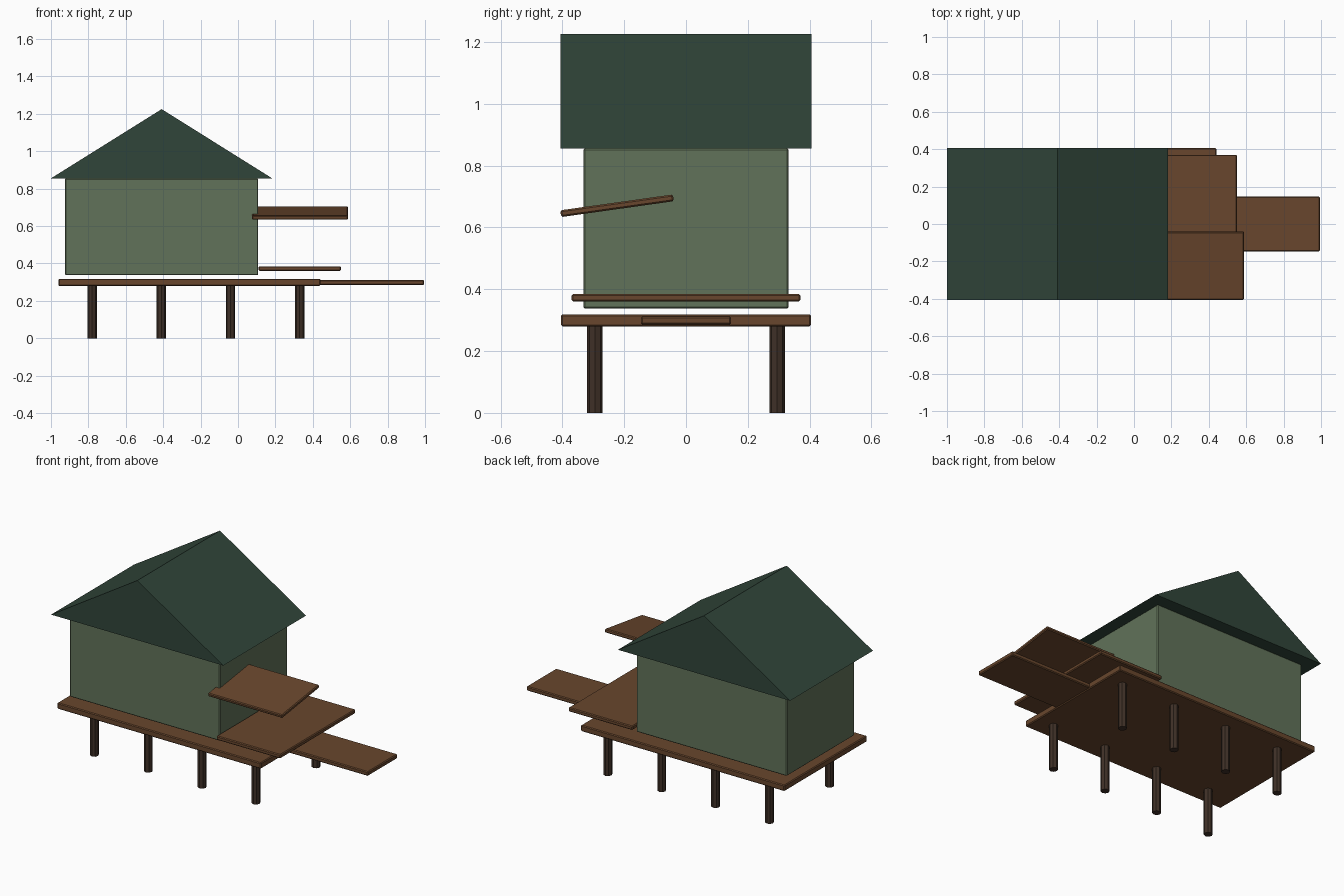
import bpy
import bmesh
from math import radians
from mathutils import Vector

cube = bpy.data.objects.get("Cube")
if cube:
    bpy.data.objects.remove(cube, do_unlink=True)


def material(name, rgb):
    mat = bpy.data.materials.new(name)
    mat.use_nodes = True
    color = (*rgb, 1.0)
    mat.diffuse_color = color
    mat.node_tree.nodes["Principled BSDF"].inputs["Base Color"].default_value = color
    return mat


wall_green = material("wall green", (0.12, 0.17, 0.10))
roof_green = material("roof dark green", (0.03, 0.06, 0.042))
plank_brown = material("plank brown", (0.14, 0.062, 0.026))
post_brown = material("post dark brown", (0.05, 0.03, 0.02))


def add_object(name, bm, mat):
    bmesh.ops.recalc_face_normals(bm, faces=bm.faces)
    mesh = bpy.data.meshes.new(name)
    bm.to_mesh(mesh)
    bm.free()
    mesh.materials.append(mat)
    obj = bpy.data.objects.new(name, mesh)
    bpy.context.scene.collection.objects.link(obj)
    return obj


def box(name, low, high, mat, bevel=0.005):
    """Box between two corners, with slightly eased edges."""
    low, high = Vector(low), Vector(high)
    bm = bmesh.new()
    bmesh.ops.create_cube(bm, size=1)
    bmesh.ops.scale(bm, vec=high - low, verts=bm.verts)
    obj = add_object(name, bm, mat)
    obj.location = (low + high) / 2
    mod = obj.modifiers.new("eased edges", "BEVEL")
    mod.width = bevel
    mod.segments = 1
    return obj


# Raised platform, gangway and porch deck
box("platform", (-0.96, -0.405, 0.28), (0.44, 0.405, 0.318), plank_brown)
box("gangway", (0.42, -0.146, 0.285), (0.995, 0.146, 0.312), plank_brown)
box("porch_deck", (0.11, -0.37, 0.36), (0.55, 0.37, 0.385), plank_brown)

# House body
box("house_walls", (-0.925, -0.332, 0.337), (0.108, 0.332, 0.855), wall_green)

# Tilted awning beside the house
awning = box("awning", (0.076, -0.407, 0.659), (0.588, -0.039, 0.681), plank_brown)
awning.rotation_euler.x = radians(8)

# Gable roof, extruded from a triangle
bm = bmesh.new()
gable = [bm.verts.new(p) for p in
         ((-1.0, -0.406, 0.855), (0.183, -0.406, 0.855), (-0.408, -0.406, 1.225))]
face = bm.faces.new(gable)
side = bmesh.ops.extrude_face_region(bm, geom=[face], use_keep_orig=True)
moved = [v for v in side["geom"] if isinstance(v, bmesh.types.BMVert)]
bmesh.ops.translate(bm, vec=(0, 0.812, 0), verts=moved)
add_object("roof", bm, roof_green)

# Two rows of posts
for row, y in (("front", -0.295), ("back", 0.295)):
    for i in range(4):
        bm = bmesh.new()
        bmesh.ops.create_cone(bm, cap_ends=True, segments=8, radius1=0.025,
                              radius2=0.025, depth=0.285)
        post = add_object(f"{row}_post_{i + 1}", bm, post_brown)
        post.location = (-0.78 + 0.37 * i, y, 0.1425)
